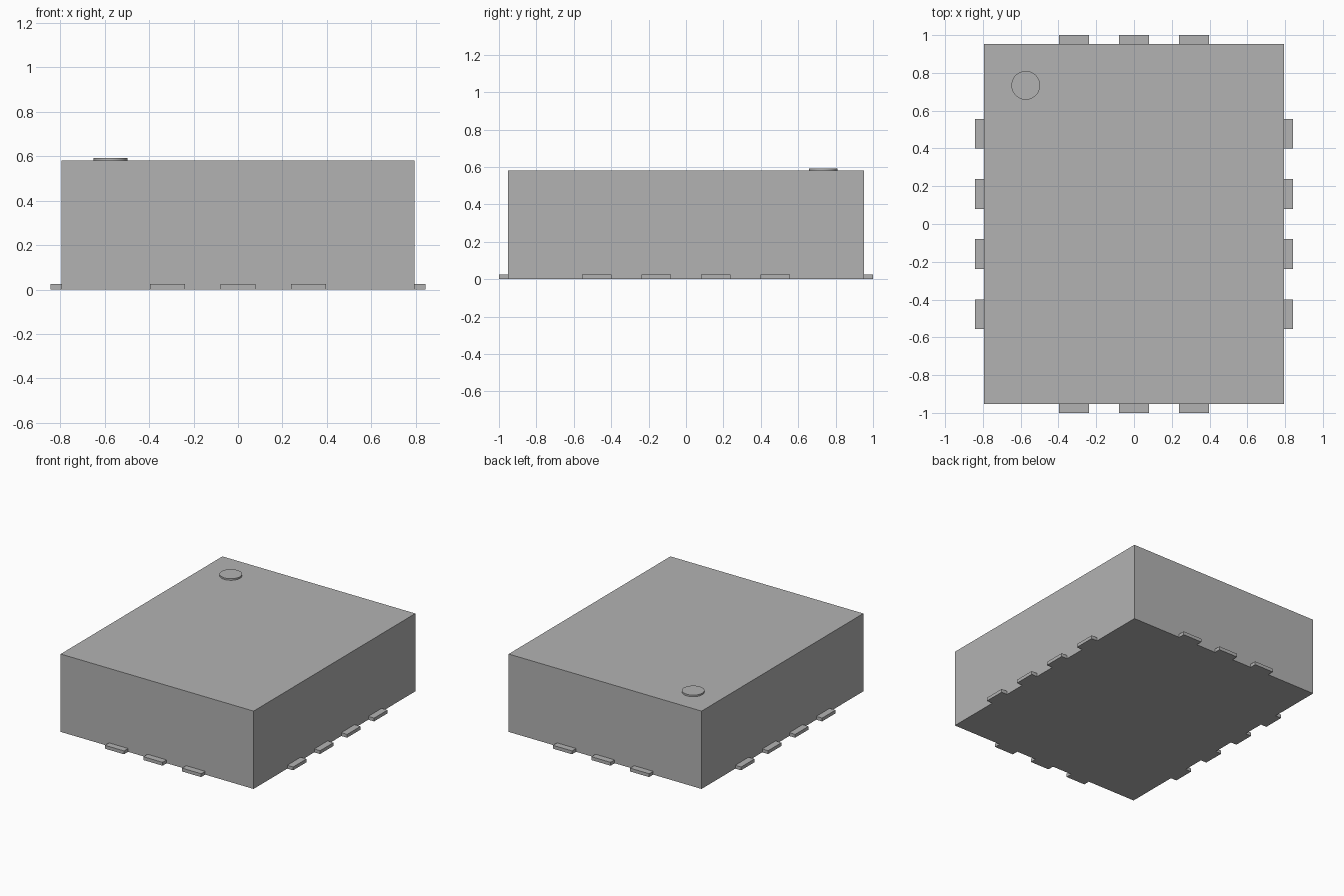
import bpy
import math

cube = bpy.data.objects.get("Cube")
if cube:
    bpy.data.objects.remove(cube, do_unlink=True)

# One plain grey for the whole part
GREY = (0.45, 0.45, 0.45, 1.0)
grey = bpy.data.materials.new("plain grey")
grey.use_nodes = True
grey.diffuse_color = GREY
grey.node_tree.nodes["Principled BSDF"].inputs["Base Color"].default_value = GREY

HALF_X, HALF_Y, HEIGHT = 0.795, 0.952, 0.58
PITCH, PAD_WIDTH, PAD_DEPTH, PAD_HEIGHT = 0.318, 0.157, 0.048, 0.025


def box(name, center, size):
    """Box standing on z = 0."""
    bpy.ops.mesh.primitive_cube_add(size=1, location=(*center, size[2] / 2))
    obj = bpy.context.object
    obj.name = name
    obj.scale = size
    bpy.ops.object.transform_apply(location=False, rotation=False, scale=True)
    obj.data.materials.append(grey)


# Package body
box("body", (0, 0), (2 * HALF_X, 2 * HALF_Y, HEIGHT))

# Contact pads: three on the front and back, four on the left and right
for side, label in ((-1, "front"), (1, "back")):
    for i in range(3):
        box(f"{label}_pad_{i + 1}",
            ((i - 1) * PITCH, side * (HALF_Y + PAD_DEPTH / 2)),
            (PAD_WIDTH, PAD_DEPTH, PAD_HEIGHT))
for side, label in ((-1, "right"), (1, "left")):
    for i in range(4):
        box(f"{label}_pad_{i + 1}",
            (side * (HALF_X + PAD_DEPTH / 2), (i - 1.5) * PITCH),
            (PAD_DEPTH, PAD_WIDTH, PAD_HEIGHT))

# Round corner marker on the top
bpy.ops.mesh.primitive_cylinder_add(vertices=48, radius=0.076, depth=0.012,
                                    location=(-0.573, 0.734, HEIGHT + 0.006))
marker = bpy.context.object
marker.name = "corner_marker"
marker.data.materials.append(grey)
bpy.ops.object.shade_smooth_by_angle(angle=math.radians(30))
